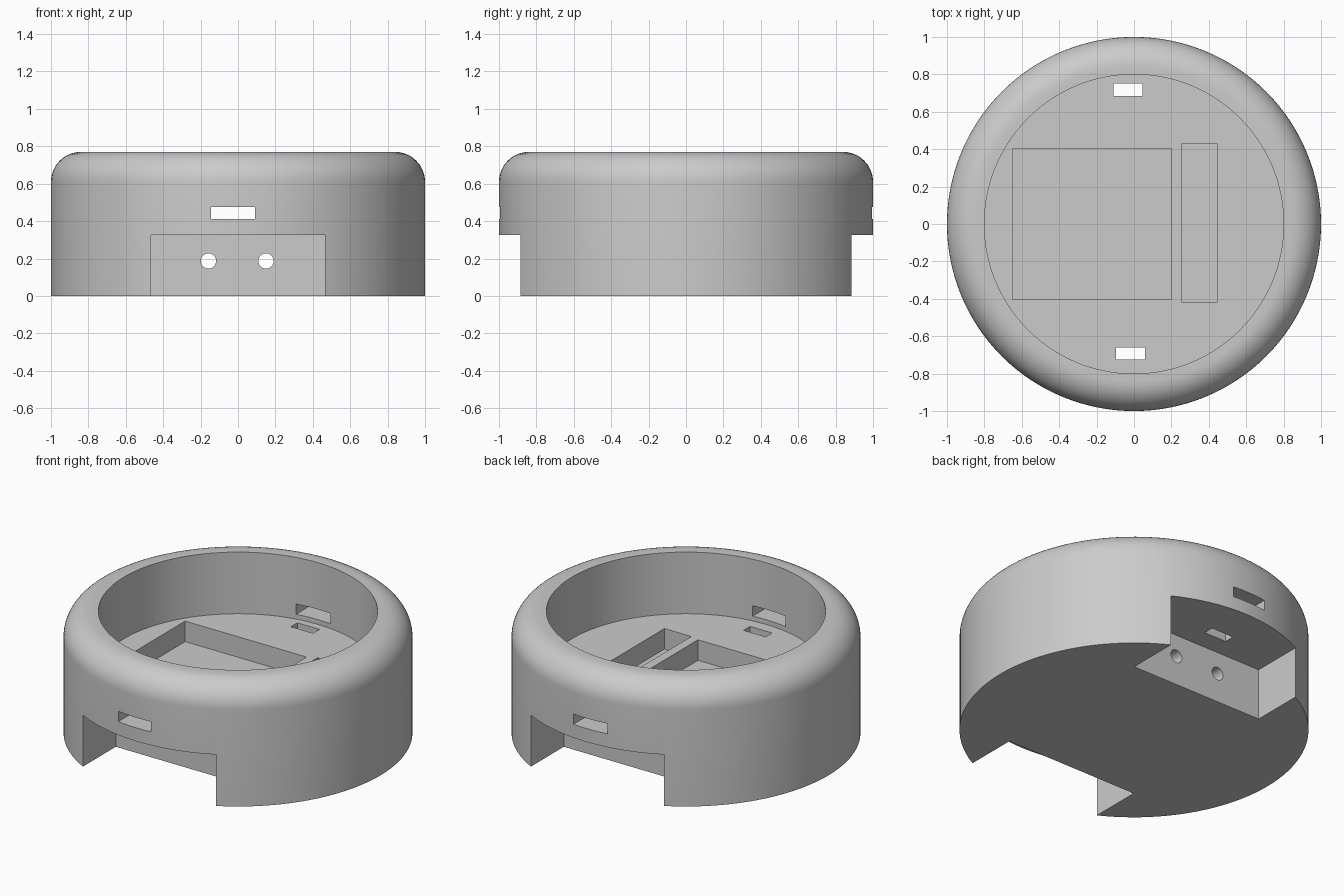
import bpy, bmesh, math
from mathutils import Matrix, Vector

cube = bpy.data.objects.get("Cube")
if cube:
    bpy.data.objects.remove(cube, do_unlink=True)

HEIGHT, FILLET, FLOOR, POCKET = 0.77, 0.16, 0.38, 0.25

grey = bpy.data.materials.new("light_grey")
grey.use_nodes = True
colour = (0.6, 0.6, 0.6, 1)
grey.diffuse_color = colour
grey.node_tree.nodes["Principled BSDF"].inputs["Base Color"].default_value = colour


def make_object(name, bm):
    bmesh.ops.recalc_face_normals(bm, faces=bm.faces)
    mesh = bpy.data.meshes.new(name)
    bm.to_mesh(mesh)
    bm.free()
    mesh.materials.append(grey)
    obj = bpy.data.objects.new(name, mesh)
    bpy.context.collection.objects.link(obj)
    return obj


def box(name, x, y, z):
    """Box cutter from (low, high) spans."""
    bm = bmesh.new()
    bmesh.ops.create_cube(bm, size=1)
    spans = (x, y, z)
    for v in bm.verts:
        v.co = Vector([(a + b) / 2 + c * (b - a) for (a, b), c in zip(spans, v.co)])
    return make_object(name, bm)


def bore(name, x, z, radius):
    """Round cutter running front to back."""
    bm = bmesh.new()
    place = Matrix.Translation((x, 0, z)) @ Matrix.Rotation(math.pi / 2, 4, "X")
    bmesh.ops.create_cone(bm, cap_ends=True, segments=32, radius1=radius,
                          radius2=radius, depth=1.5, matrix=place)
    return make_object(name, bm)


# Round housing with a rounded rim and a recessed floor, spun from a profile
profile = [(0, 0), (1, 0)]
for i in range(13):
    a = math.pi / 2 * i / 12
    profile.append((1 - FILLET + FILLET * math.cos(a),
                    HEIGHT - FILLET + FILLET * math.sin(a)))
profile += [(0.8, HEIGHT), (0.8, FLOOR), (0, FLOOR)]
bm = bmesh.new()
verts = [bm.verts.new((r, 0, z)) for r, z in profile]
edges = [bm.edges.new(pair) for pair in zip(verts, verts[1:])]
bmesh.ops.spin(bm, geom=verts + edges, cent=(0, 0, 0), axis=(0, 0, 1),
               angle=math.tau, steps=128)
bmesh.ops.remove_doubles(bm, verts=bm.verts, dist=0.0001)
housing = make_object("round_housing", bm)

# Cutters: underside notches, floor pockets, slots and cable bores
cutters = [
    box("front_notch", (-0.465, 0.465), (-1.2, -0.557), (-0.2, 0.325)),
    box("back_notch", (-0.465, 0.465), (0.557, 1.2), (-0.2, 0.325)),
    box("wide_pocket", (-0.65, 0.2), (-0.405, 0.4), (POCKET, 0.5)),
    box("narrow_pocket", (0.257, 0.445), (-0.42, 0.43), (POCKET, 0.5)),
    box("wall_slots", (-0.145, 0.09), (-1.2, 1.2), (0.41, 0.475)),
    box("front_floor_slot", (-0.095, 0.06), (-0.725, -0.66), (0.2, 0.5)),
    box("back_floor_slot", (-0.11, 0.045), (0.685, 0.75), (0.2, 0.5)),
    bore("left_bore", 0.15, 0.187, 0.041),
    bore("right_bore", -0.158, 0.187, 0.041),
]

# Cut each one out, then discard the cutter
bpy.context.view_layer.objects.active = housing
for cutter in cutters:
    mod = housing.modifiers.new(cutter.name, "BOOLEAN")
    mod.operation = "DIFFERENCE"
    mod.solver = "EXACT"
    mod.object = cutter
    bpy.ops.object.modifier_apply(modifier=mod.name)
    bpy.data.objects.remove(cutter, do_unlink=True)

# Smooth curves, sharp edges
bpy.ops.object.select_all(action="DESELECT")
housing.select_set(True)
bpy.ops.object.shade_smooth_by_angle(angle=math.radians(30))
